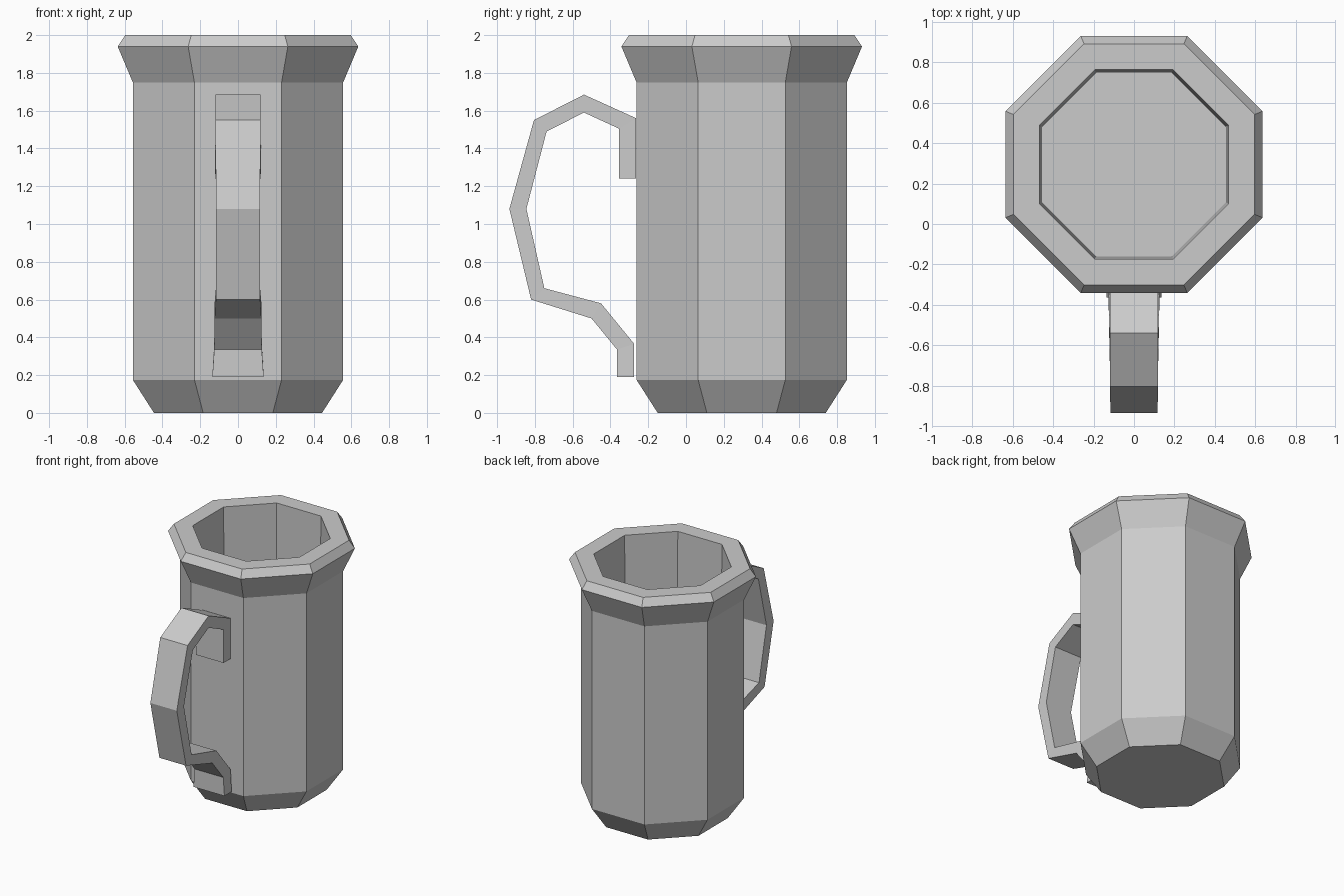
import bpy, bmesh, math

if "Cube" in bpy.data.objects:
    bpy.data.objects.remove(bpy.data.objects["Cube"])

SIDES = 8
MUG_Y = 0.295


def bridge_rings(name, rings):
    """Skin a list of equal-length closed rings and cap both ends."""
    bm = bmesh.new()
    loops = [[bm.verts.new(p) for p in ring] for ring in rings]
    n = len(rings[0])
    for a, b in zip(loops, loops[1:]):
        for i in range(n):
            j = (i + 1) % n
            bm.faces.new((a[i], a[j], b[j], b[i]))
    bm.faces.new(loops[0])
    bm.faces.new(loops[-1])
    bmesh.ops.recalc_face_normals(bm, faces=bm.faces)
    mesh = bpy.data.meshes.new(name)
    bm.to_mesh(mesh)
    bm.free()
    obj = bpy.data.objects.new(name, mesh)
    bpy.context.collection.objects.link(obj)
    return obj


def octagon(apothem, z):
    r = apothem / math.cos(math.pi / SIDES)
    angles = [(k + 0.5) * 2 * math.pi / SIDES for k in range(SIDES)]
    return [(r * math.cos(t), MUG_Y + r * math.sin(t), z) for t in angles]


# Mug body: outside base, wall, flared rim, then down the inside to the floor
body_profile = [(0.445, 0.0), (0.557, 0.175), (0.557, 1.75), (0.637, 1.94),
                (0.597, 2.0), (0.469, 2.0), (0.455, 0.13)]
bridge_rings("mug_body", [octagon(a, z) for a, z in body_profile])

# Handle: outer (y, z), inner (y, z), half width, from upper tab to lower tab
handle_path = [
    ((-0.264, 1.24), (-0.355, 1.24), 0.121),
    ((-0.264, 1.56), (-0.355, 1.505), 0.120),
    ((-0.54, 1.685), (-0.54, 1.59), 0.120),
    ((-0.805, 1.55), (-0.738, 1.49), 0.120),
    ((-0.935, 1.08), (-0.845, 1.08), 0.116),
    ((-0.82, 0.60), (-0.75, 0.66), 0.117),
    ((-0.50, 0.50), (-0.45, 0.58), 0.124),
    ((-0.365, 0.335), (-0.274, 0.365), 0.126),
    ((-0.365, 0.19), (-0.274, 0.19), 0.136),
]
bridge_rings("handle", [[(-w, *o), (w, *o), (w, *i), (-w, *i)]
                        for o, i, w in handle_path])
